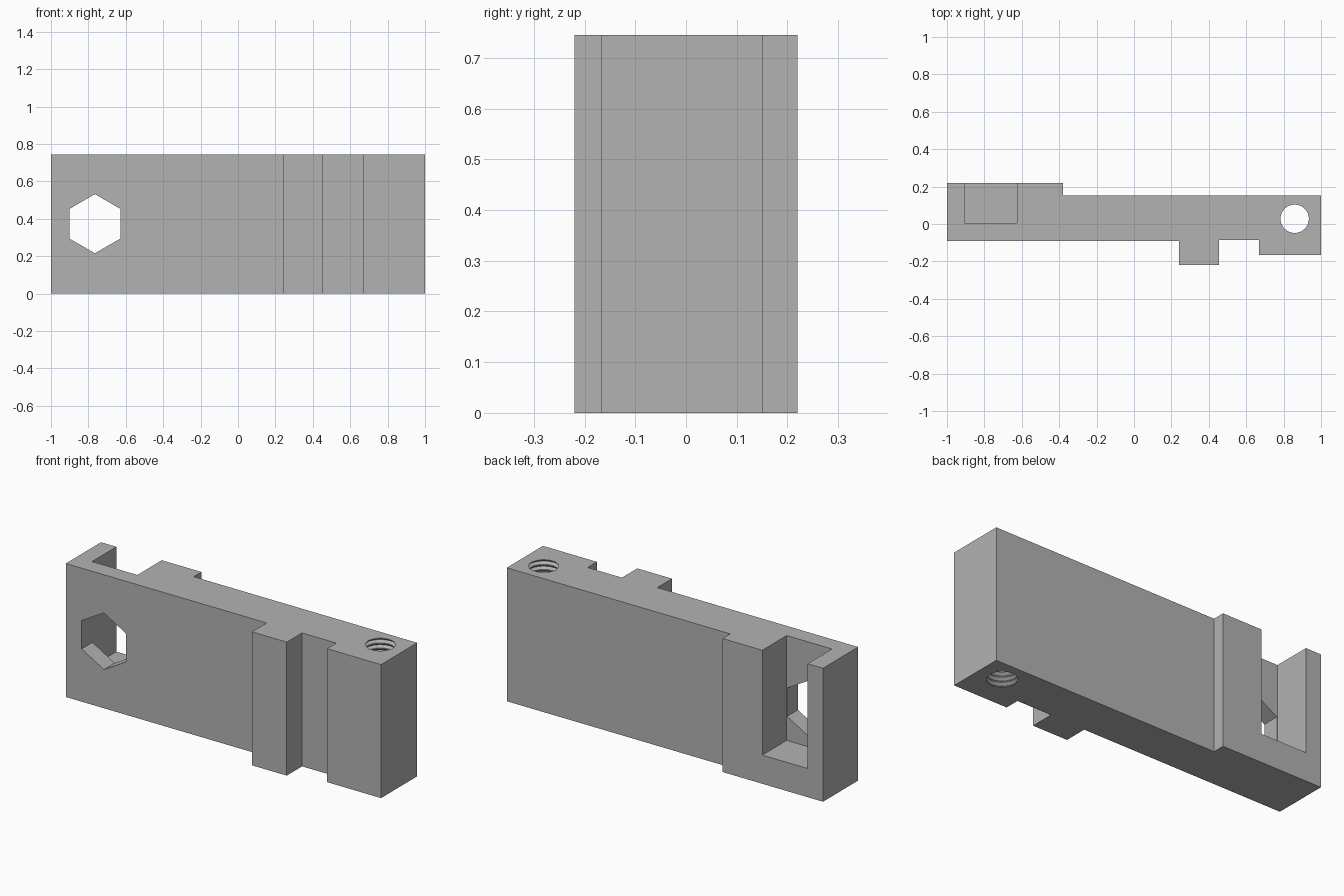
import bpy
import bmesh
import math

cube = bpy.data.objects.get("Cube")
if cube:
    bpy.data.objects.remove(cube, do_unlink=True)

HEIGHT = 0.745

grey = bpy.data.materials.new("light_grey")
grey.use_nodes = True
colour = (0.45, 0.45, 0.45, 1)
grey.diffuse_color = colour
grey.node_tree.nodes["Principled BSDF"].inputs["Base Color"].default_value = colour


def make_object(name, bm):
    """Turn a bmesh into a scene object."""
    bmesh.ops.recalc_face_normals(bm, faces=bm.faces)
    mesh = bpy.data.meshes.new(name)
    bm.to_mesh(mesh)
    bm.free()
    mesh.materials.append(grey)
    obj = bpy.data.objects.new(name, mesh)
    bpy.context.collection.objects.link(obj)
    return obj


def extrude(name, points, offset):
    """Extrude a closed outline along an offset."""
    bm = bmesh.new()
    face = bm.faces.new([bm.verts.new(p) for p in points])
    result = bmesh.ops.extrude_face_region(bm, geom=[face], use_keep_orig=True)
    moved = [v for v in result["geom"] if isinstance(v, bmesh.types.BMVert)]
    bmesh.ops.translate(bm, verts=moved, vec=offset)
    return make_object(name, bm)


def lathe(name, profile, x, y, segments):
    """Revolve (radius, z) points into a capped solid about a vertical axis."""
    bm = bmesh.new()
    rings = []
    for radius, z in profile:
        angles = [math.tau * i / segments for i in range(segments)]
        rings.append([bm.verts.new((x + radius * math.cos(a),
                                    y + radius * math.sin(a), z)) for a in angles])
    for low, high in zip(rings, rings[1:]):
        for i in range(segments):
            j = (i + 1) % segments
            bm.faces.new((low[i], low[j], high[j], high[i]))
    bm.faces.new(rings[0][::-1])
    bm.faces.new(rings[-1])
    return make_object(name, bm)


# Stepped body outline, extruded upwards
outline = [(-1, -0.09), (0.24, -0.09), (0.24, -0.22), (0.455, -0.22),
           (0.455, -0.085), (0.667, -0.085), (0.667, -0.167), (1, -0.167),
           (1, 0.152), (-0.38, 0.152), (-0.38, 0.22), (-1, 0.22)]
body = extrude("bracket_body", [(x, y, 0) for x, y in outline], (0, 0, HEIGHT))

# Nut pocket, open at the back and top
pocket = extrude("pocket_cutter",
                 [(-0.905, 0.005, 0.16), (-0.625, 0.005, 0.16),
                  (-0.625, 0.4, 0.16), (-0.905, 0.4, 0.16)], (0, 0, 1))

# Hexagonal opening through the pocket's front wall
hexagon = [(-0.765 + 0.158 * math.sin(i * math.pi / 3), -0.3,
            0.374 + 0.158 * math.cos(i * math.pi / 3)) for i in range(6)]
hex_hole = extrude("hex_cutter", hexagon, (0, 0.4, 0))

# Threaded vertical hole with V-shaped grooves
turns = 26
pitch = HEIGHT / turns
profile = [(0.076, -0.1)]
for t in range(turns):
    z = t * pitch
    profile += [(0.076, z + 0.1 * pitch), (0.09, z + 0.5 * pitch),
                (0.076, z + 0.9 * pitch)]
profile.append((0.076, HEIGHT + 0.1))
thread = lathe("thread_cutter", profile, 0.859, 0.028, 32)

# Cut the openings
for cutter in (pocket, hex_hole, thread):
    mod = body.modifiers.new(cutter.name, "BOOLEAN")
    mod.operation = "DIFFERENCE"
    mod.solver = "EXACT"
    mod.object = cutter
bpy.context.view_layer.update()
evaluated = body.evaluated_get(bpy.context.evaluated_depsgraph_get())
final_mesh = bpy.data.meshes.new_from_object(evaluated)
body.modifiers.clear()
body.data = final_mesh
for cutter in (pocket, hex_hole, thread):
    bpy.data.objects.remove(cutter, do_unlink=True)
